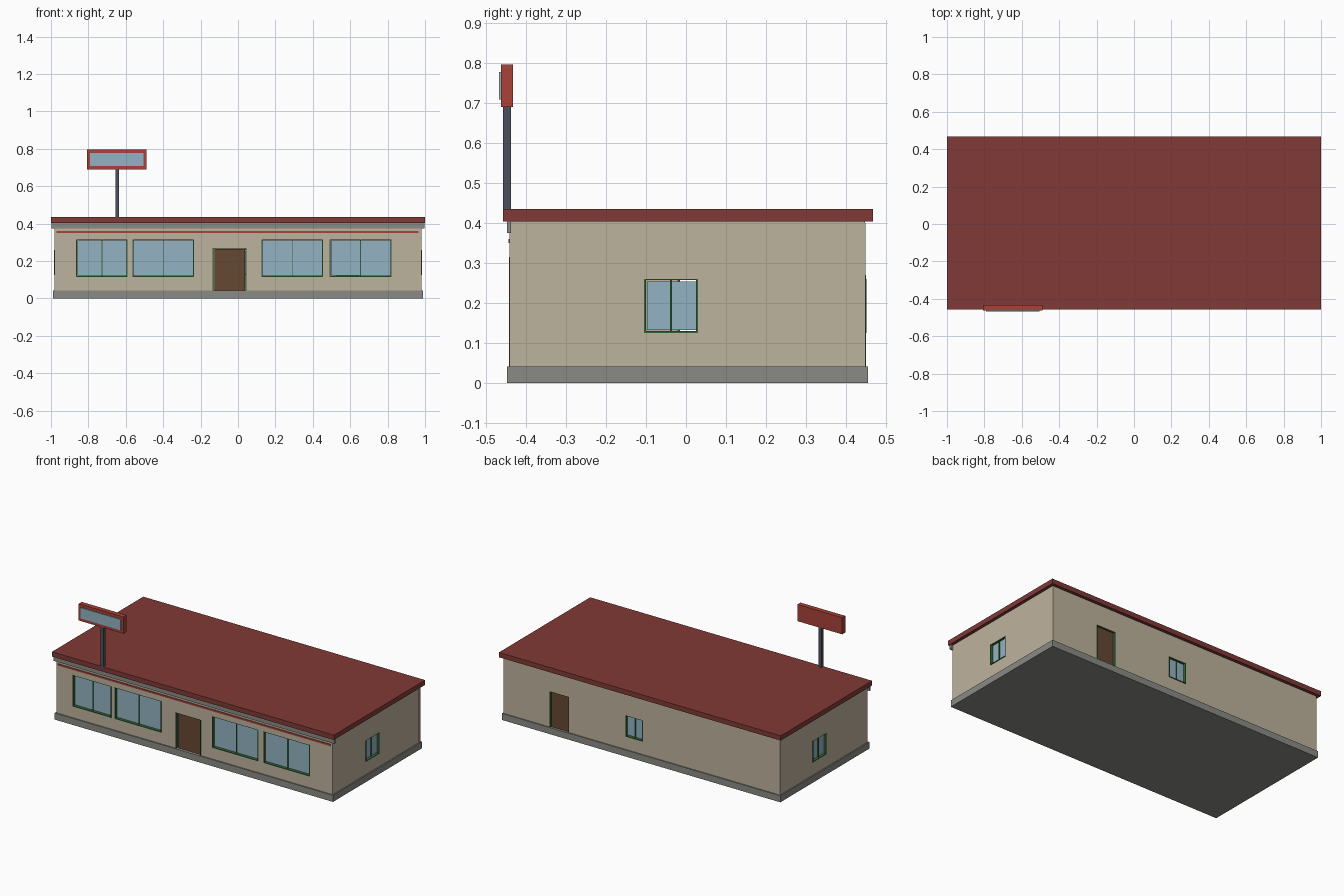
import bpy, bmesh
from mathutils import Vector

if "Cube" in bpy.data.objects:
    bpy.data.objects.remove(bpy.data.objects["Cube"])


def material(name, r, g, b):
    lin = [((c / 255 + 0.055) / 1.055) ** 2.4 for c in (r, g, b)]
    m = bpy.data.materials.new(name)
    m.diffuse_color = (*lin, 1)
    m.use_nodes = True
    m.node_tree.nodes["Principled BSDF"].inputs["Base Color"].default_value = m.diffuse_color
    return m


WALL = material("beige_wall", 190, 179, 158)
ROOF = material("dark_red_roof", 128, 58, 54)
RED = material("sign_red", 168, 66, 56)
GLASS = material("blue_glass", 146, 180, 194)
GREY = material("concrete_grey", 138, 138, 133)
GREEN = material("frame_green", 52, 100, 55)
BROWN = material("door_brown", 102, 72, 52)
SLATE = material("pole_slate", 76, 80, 92)


def boxes(name, mat, spans):
    """One object made of axis-aligned boxes (x0, x1, y0, y1, z0, z1)."""
    bm = bmesh.new()
    for x0, x1, y0, y1, z0, z1 in spans:
        verts = bmesh.ops.create_cube(bm, size=1)["verts"]
        for v in verts:
            v.co = Vector((x1 if v.co.x > 0 else x0,
                           y1 if v.co.y > 0 else y0,
                           z1 if v.co.z > 0 else z0))
    me = bpy.data.meshes.new(name)
    bm.to_mesh(me)
    bm.free()
    me.materials.append(mat)
    ob = bpy.data.objects.new(name, me)
    bpy.context.collection.objects.link(ob)
    return ob


X, YF, YB, T = 0.98, -0.44, 0.448, 0.025


def on_wall(side, u0, u1, d0, d1, z0, z1):
    """Span along a wall: u runs along it, d goes inwards from its face."""
    if side in ("front", "back"):
        a, b = (YF + d0, YF + d1) if side == "front" else (YB - d1, YB - d0)
        return (u0, u1, a, b, z0, z1)
    a, b = (X - d1, X - d0) if side == "right" else (-X + d0, -X + d1)
    return (a, b, u0, u1, z0, z1)


windows = [("front", -0.865, -0.59, 0.115, 0.315),
           ("front", -0.565, -0.235, 0.115, 0.315),
           ("front", 0.125, 0.455, 0.115, 0.315),
           ("front", 0.49, 0.82, 0.115, 0.315),
           ("right", -0.105, 0.03, 0.125, 0.26),
           ("left", -0.02, 0.115, 0.125, 0.26),
           ("back", -0.01, 0.115, 0.125, 0.26)]
doors = [("front", -0.135, 0.045, 0.042, 0.27),
         ("back", 0.515, 0.655, 0.042, 0.27)]

# Foundation and hollow walls with cut openings
boxes("foundation", GREY, [(-0.988, 0.988, -0.448, 0.455, 0, 0.042)])
walls = boxes("walls", WALL, [(-X, X, YF, YB, 0.04, 0.405)])
cuts = [(-X + T, X - T, YF + T, YB - T, 0.0, 0.5)]
cuts += [on_wall(s, a, b, -0.02, T + 0.02, z0, z1) for s, a, b, z0, z1 in windows + doors]
for i, c in enumerate(cuts):
    cutter = boxes("cutter", WALL, [c])
    cutter.hide_render = True
    mod = walls.modifiers.new("cut", "BOOLEAN")
    mod.operation = "DIFFERENCE"
    mod.solver = "EXACT"
    mod.object = cutter
    bpy.context.view_layer.objects.active = walls
    bpy.ops.object.modifier_apply(modifier=mod.name)
    bpy.data.objects.remove(cutter)

# Slim corner posts
P, O = 0.016, 0.001
boxes("corner_posts", WALL,
      [(min(sx * (X + O), sx * (X - P)), max(sx * (X + O), sx * (X - P)), a, b, 0.04, 0.4)
       for sx in (-1, 1) for a, b in ((YF - O, YF + P), (YB - P, YB + O))])

# Windows: glass pane set back in a slim green frame with a centre mullion
for i, (s, a, b, z0, z1) in enumerate(windows):
    m = (a + b) / 2
    boxes(f"{s}_window_glass_{i}", GLASS,
          [on_wall(s, a + 0.007, b - 0.004, 0.011, 0.015, z0 + 0.008, z1 - 0.006)])
    boxes(f"{s}_window_frame_{i}", GREEN,
          [on_wall(s, a, a + 0.005, -0.003, 0.02, z0, z1),
           on_wall(s, b - 0.005, b, -0.003, 0.02, z0, z1),
           on_wall(s, a, b, -0.003, 0.02, z0, z0 + 0.005),
           on_wall(s, a, b, 0, 0.02, z1 - 0.002, z1),
           on_wall(s, m - 0.002, m + 0.002, 0.006, 0.018, z0, z1)])

# Doors with green jambs
for s, a, b, z0, z1 in doors:
    boxes(f"{s}_door", BROWN, [on_wall(s, a + 0.01, b - 0.008, 0.008, 0.016, z0, z1 - 0.006)])
    boxes(f"{s}_door_frame", GREEN,
          [on_wall(s, a, a + 0.005, -0.002, 0.02, z0, z1),
           on_wall(s, b - 0.005, b, -0.002, 0.02, z0, z1),
           on_wall(s, a, b, 0, 0.02, z1 - 0.002, z1)])

# Roof slab, front fascia and red stripe
boxes("roof", ROOF, [(-1, 1, -0.457, 0.468, 0.404, 0.435)])
boxes("front_fascia", GREY, [(-0.997, 0.997, -0.448, -0.437, 0.375, 0.405)])
boxes("front_stripe", RED, [(-0.97, 0.965, -0.444, -0.438, 0.35, 0.361)])

# Roadside sign on a pole
boxes("sign_pole", SLATE, [(-0.656, -0.636, -0.457, -0.437, 0.41, 0.692)])
boxes("sign_box", RED, [(-0.806, -0.488, -0.463, -0.432, 0.69, 0.797)])
boxes("sign_panel", GLASS, [(-0.79, -0.505, -0.468, -0.462, 0.709, 0.778)])
